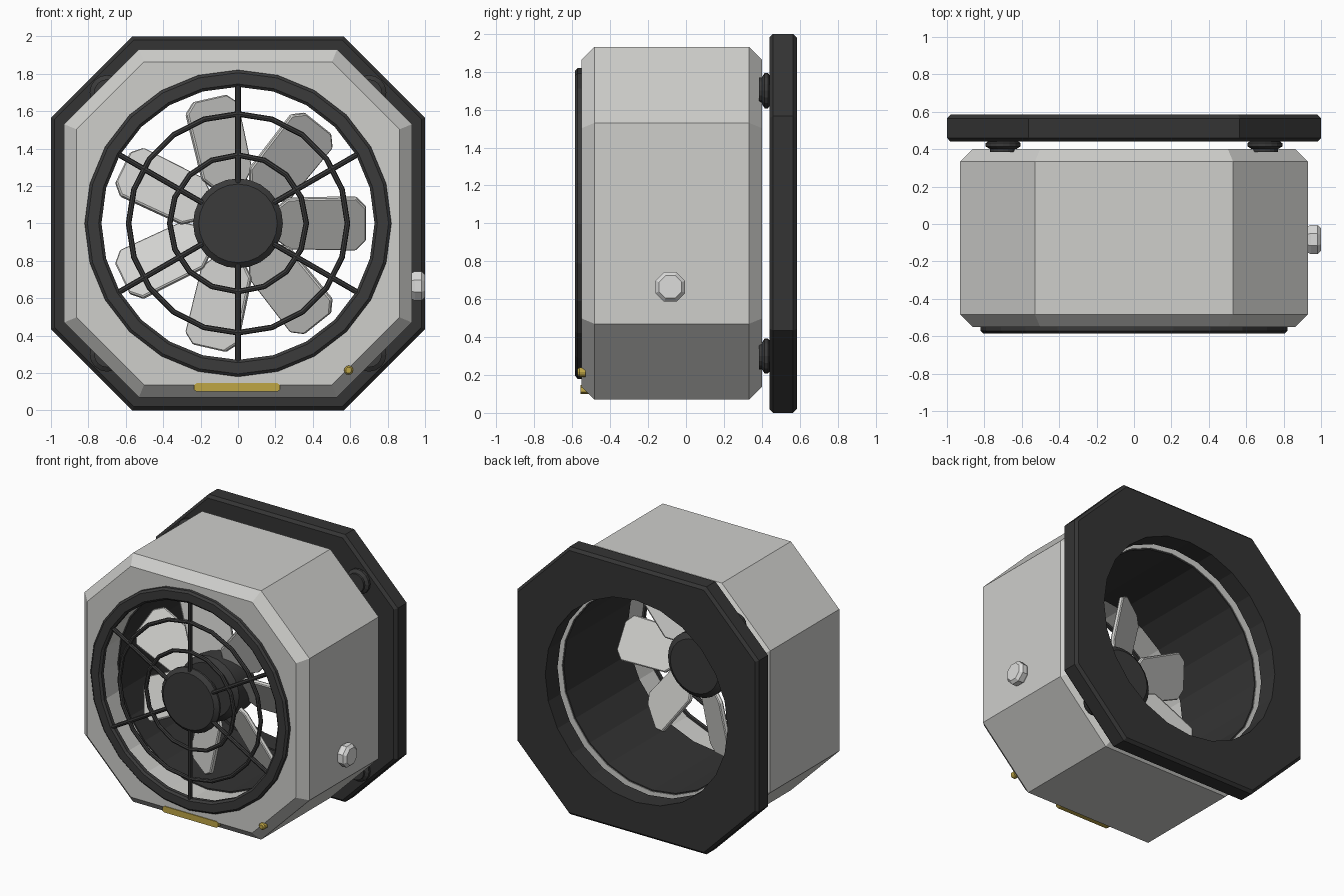
import bpy, bmesh, math
from mathutils import Matrix, Vector

cube = bpy.data.objects.get("Cube")
if cube:
    bpy.data.objects.remove(cube, do_unlink=True)


def material(name, rgb):
    m = bpy.data.materials.new(name)
    m.use_nodes = True
    m.diffuse_color = (*rgb, 1)
    m.node_tree.nodes["Principled BSDF"].inputs["Base Color"].default_value = (*rgb, 1)
    return m


LIGHT = material("light grey", (0.62, 0.62, 0.60))
BLADE = material("blade grey", (0.64, 0.64, 0.62))
SILVER = material("silver", (0.72, 0.72, 0.71))
DARK = material("charcoal", (0.034, 0.034, 0.034))
GRILLE = material("grille black", (0.043, 0.043, 0.043))
GOLD = material("gold", (0.52, 0.38, 0.06))
AXIS = Matrix.Translation((0, 0, 1))      # fan axis runs along y at z = 1


def loft(name, loops, mat, matrix=AXIS, ring=False, smooth=False):
    """Skin a list of equal-length loops; cap the ends, or join them as a ring."""
    bm = bmesh.new()
    rows = [[bm.verts.new(p) for p in loop] for loop in loops]
    n = len(rows[0])
    pairs = list(zip(rows, rows[1:]))
    if ring:
        pairs.append((rows[-1], rows[0]))
    else:
        bm.faces.new(rows[0])
        bm.faces.new(rows[-1])
    for a, b in pairs:
        for i in range(n):
            j = (i + 1) % n
            bm.faces.new((a[i], a[j], b[j], b[i]))
    bmesh.ops.recalc_face_normals(bm, faces=bm.faces)
    me = bpy.data.meshes.new(name)
    bm.to_mesh(me)
    bm.free()
    me.transform(matrix)
    me.materials.append(mat)
    ob = bpy.data.objects.new(name, me)
    bpy.context.collection.objects.link(ob)
    if smooth:
        activate(ob)
        bpy.ops.object.shade_smooth_by_angle(angle=math.radians(30))
    return ob


def activate(ob):
    bpy.ops.object.select_all(action='DESELECT')
    ob.select_set(True)
    bpy.context.view_layer.objects.active = ob


def circle(r, y, n):
    return [(r * math.cos(2 * math.pi * i / n), y, r * math.sin(2 * math.pi * i / n))
            for i in range(n)]


def lathe(name, profile, n, mat, **kw):
    return loft(name, [circle(r, y, n) for r, y in profile], mat, **kw)


def octagon(half, corner, y, inset=0):
    h, c = half - inset, corner - inset * math.tan(math.pi / 8)
    return [(x, y, z) for x, z in ((h, -c), (h, c), (c, h), (-c, h),
                                   (-h, c), (-h, -c), (-c, -h), (c, -h))]


def bore(ob, radius, n):
    """Cut a round hole along the fan axis."""
    cutter = lathe("bore_cutter", [(radius, -1), (radius, 1)], n, ob.data.materials[0])
    mod = ob.modifiers.new("bore", 'BOOLEAN')
    mod.operation = 'DIFFERENCE'
    mod.solver = 'EXACT'
    mod.object = cutter
    activate(ob)
    bpy.ops.object.modifier_apply(modifier=mod.name)
    bpy.data.objects.remove(cutter, do_unlink=True)


def slab(half, corner, y0, y1, bevel):
    return [octagon(half, corner, y0, bevel), octagon(half, corner, y0 + bevel),
            octagon(half, corner, y1 - bevel), octagon(half, corner, y1, bevel)]


# Housing and rear mounting flange
SEG = 24
housing = loft("housing", slab(0.93, 0.53, -0.55, 0.40, 0.067), LIGHT)
bore(housing, 0.745, SEG)
flange = loft("rear_flange", slab(1.0, 0.565, 0.44, 0.585, 0.02), DARK)
bore(flange, 0.755, SEG)

# Dark lining inside the duct
lathe("duct_liner", [(0.748, -0.36), (0.735, -0.36), (0.735, 0.395), (0.748, 0.395)],
      SEG, DARK, ring=True)

# Standoffs between housing and flange
for sx in (-1, 1):
    for sz in (-1, 1):
        place = Matrix.Translation((sx * 0.70, 0, 1 + sz * 0.70))
        lathe("standoff", [(0.07, 0.385), (0.07, 0.40), (0.093, 0.415), (0.093, 0.432),
                           (0.07, 0.45)], 16, GRILLE, matrix=place)

# Front grille: outer rim, two wire rings, spokes and cap
lathe("grille_rim", [(0.82, -0.545), (0.82, -0.572), (0.805, -0.585), (0.745, -0.585),
                     (0.73, -0.572), (0.73, -0.545)], SEG, GRILLE, ring=True)
WIRE, WIRE_Y = 0.015, -0.565
for radius, n in ((0.585, 20), (0.365, 16)):
    lathe("grille_wire", [(radius + x, WIRE_Y + z) for x, _, z in circle(WIRE, 0, 8)],
          n, GRILLE, ring=True)
for k in range(6):
    turn = AXIS @ Matrix.Rotation(math.radians(30 + 60 * k), 4, 'Y')
    spoke = [[(x, WIRE_Y + y, z) for y, _, z in circle(WIRE, 0, 8)] for x in (0.2, 0.75)]
    loft("grille_spoke", spoke, GRILLE, matrix=turn)
lathe("grille_cap", [(0.225, -0.535), (0.24, -0.545), (0.24, -0.56), (0.21, -0.585)],
      24, GRILLE, smooth=True)

# Fan hub and shaft
lathe("fan_hub", [(0.20, -0.36), (0.24, -0.33), (0.24, -0.13), (0.20, -0.10)],
      24, GRILLE, smooth=True)
lathe("fan_shaft", [(0.08, -0.55), (0.08, -0.34)], 16, GRILLE)

# Seven pitched blades
OUTLINE = [(0.20, -0.09), (0.27, -0.155), (0.63, -0.162), (0.685, -0.10),
           (0.685, 0.10), (0.63, 0.162), (0.27, 0.155), (0.20, 0.09)]
for k in range(7):
    turn = (Matrix.Translation((0, -0.22, 1))
            @ Matrix.Rotation(-2 * math.pi * k / 7, 4, 'Y')
            @ Matrix.Rotation(math.radians(30), 4, 'X'))
    blade = loft("fan_blade", [[(x, y, z) for x, z in OUTLINE] for y in (-0.016, 0.016)],
                 BLADE, matrix=turn)
    mod = blade.modifiers.new("soft_edge", 'BEVEL')
    mod.width = 0.007
    mod.segments = 1

# Side knob on the model's left
knob_place = Matrix.Translation((0, -0.083, 0.665)) @ Matrix.Rotation(-math.pi / 2, 4, 'Z')
lathe("side_knob", [(0.07, 0.92), (0.085, 0.945), (0.085, 0.98), (0.065, 1.0)], 8, SILVER,
      matrix=knob_place @ Matrix.Rotation(math.pi / 8, 4, 'Y'))

# Gold trim bar and indicator dot on the front
bar = [(-0.235, 0.11), (-0.22, 0.10), (0.21, 0.10), (0.225, 0.11),
       (0.225, 0.135), (0.21, 0.146), (-0.22, 0.146), (-0.235, 0.135)]
loft("trim_bar", [[(x, y, z) for x, z in bar] for y in (-0.556, -0.51)], GOLD,
     matrix=Matrix.Identity(4))
lathe("indicator_dot", [(0.025, -0.53), (0.025, -0.562), (0.016, -0.573)], 12, GOLD,
      matrix=Matrix.Translation((0.592, 0, 0.215)))
